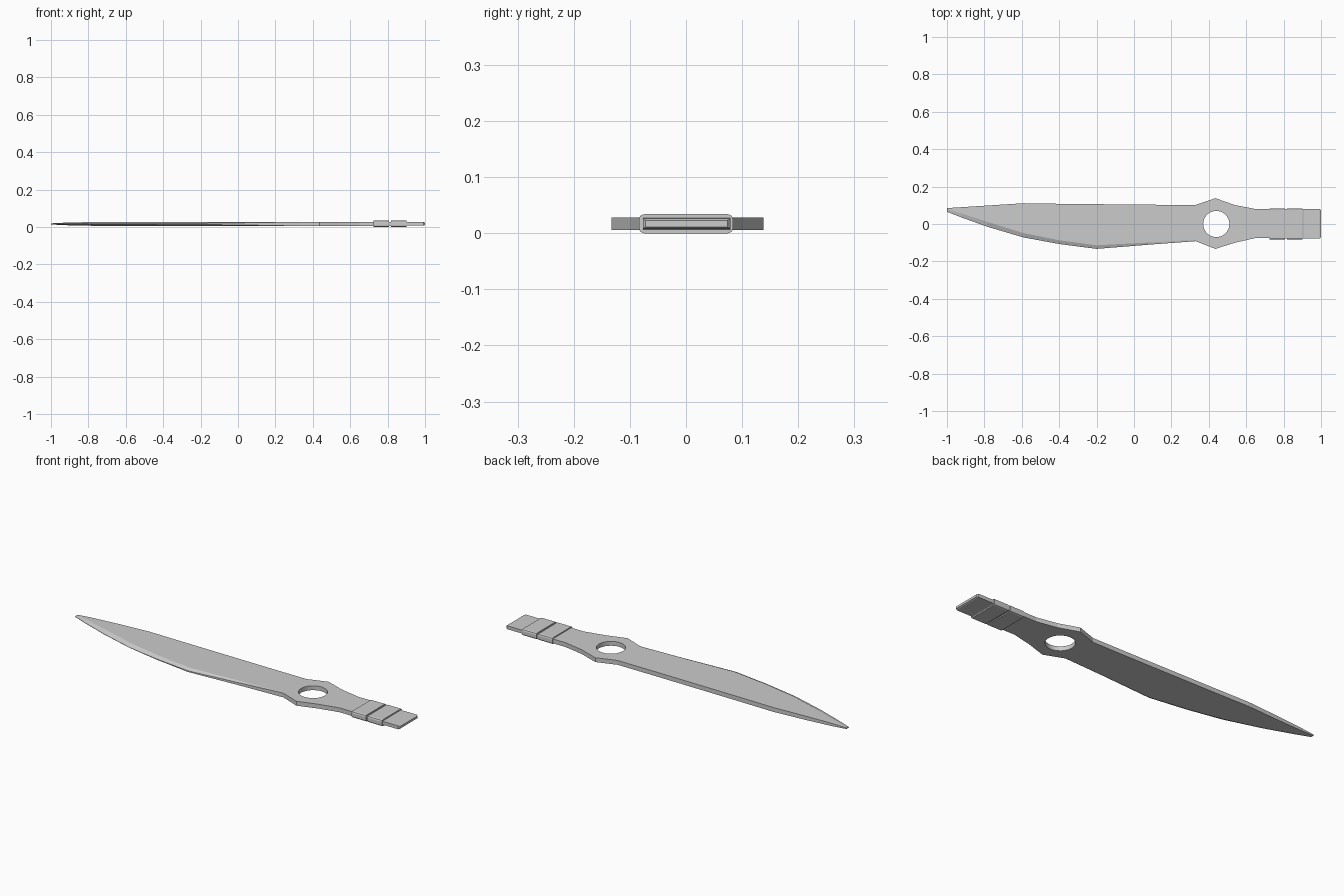
import bpy, bmesh

if "Cube" in bpy.data.objects:
    bpy.data.objects.remove(bpy.data.objects["Cube"])

MID = 0.017  # mid-plane height


def loft(name, sections):
    """Skin a list of equal-length closed sections and cap both ends."""
    bm = bmesh.new()
    rings = [[bm.verts.new(p) for p in s] for s in sections]
    n = len(rings[0])
    for a, b in zip(rings, rings[1:]):
        for i in range(n):
            j = (i + 1) % n
            bm.faces.new((a[i], a[j], b[j], b[i]))
    bm.faces.new(rings[0])
    bm.faces.new(rings[-1])
    bmesh.ops.recalc_face_normals(bm, faces=bm.faces)
    me = bpy.data.meshes.new(name)
    bm.to_mesh(me)
    bm.free()
    ob = bpy.data.objects.new(name, me)
    bpy.context.collection.objects.link(ob)
    return ob


def blade_section(x, spine, grind, edge, h, e):
    # flat from spine to grind line, then bevelled to the cutting edge
    return [(x, spine, MID + h), (x, grind, MID + h), (x, edge, MID + e),
            (x, edge, MID - e), (x, grind, MID - h), (x, spine, MID - h)]


# Blade, ring guard and tang: x, spine y, grind y, edge y, half thickness, edge half thickness
H = 0.0115
stations = [
    (-1.00, 0.085, 0.078, 0.065, 0.003, 0.001),
    (-0.92, 0.090, 0.056, 0.034, 0.007, 0.001),
    (-0.78, 0.099, 0.010, -0.016, 0.010, 0.001),
    (-0.59, 0.111, -0.049, -0.072, H, 0.001),
    (-0.40, 0.108, -0.087, -0.107, H, 0.002),
    (-0.20, 0.106, -0.114, -0.133, H, 0.003),
    (0.10, 0.103, -0.098, -0.109, H, 0.007),
    (0.33, 0.102, -0.085, -0.092, H, H),
    (0.435, 0.138, -0.110, -0.133, H, H),
    (0.54, 0.101, -0.080, -0.100, H, H),
    (0.65, 0.080, -0.060, -0.075, H, H),
    (0.90, 0.080, -0.060, -0.077, H, H),
    (0.905, 0.079, -0.060, -0.077, 0.009, 0.009),
    (0.993, 0.079, -0.060, -0.077, 0.009, 0.009),
    (1.00, 0.074, -0.060, -0.072, 0.006, 0.006),
]
blade = loft("knife_blade", [blade_section(*s) for s in stations])

# Finger hole
bpy.ops.mesh.primitive_cylinder_add(vertices=32, radius=0.07, depth=0.2,
                                    location=(0.44, 0, MID))
cutter = bpy.context.object
cutter.name = "finger_hole_cutter"
cutter.hide_render = True
cutter.hide_set(True)
cut = blade.modifiers.new("finger_hole", 'BOOLEAN')
cut.operation = 'DIFFERENCE'
cut.solver = 'EXACT'
cut.object = cutter


# Two wrapped bands around the handle, with chamfered corners
def band_section(x):
    w, h, c = 0.084, MID, 0.009
    q = [(w, h - c), (w - c * 0.3, h - c * 0.3), (w - c, h)]
    pts = q + [(-y, z) for y, z in reversed(q)]
    pts += [(-y, -z) for y, z in pts]
    return [(x, y, MID + z) for y, z in pts]


for i, (x0, x1) in enumerate([(0.725, 0.808), (0.818, 0.902)]):
    loft(f"handle_band_{i + 1}", [band_section(x0), band_section(x1)])
